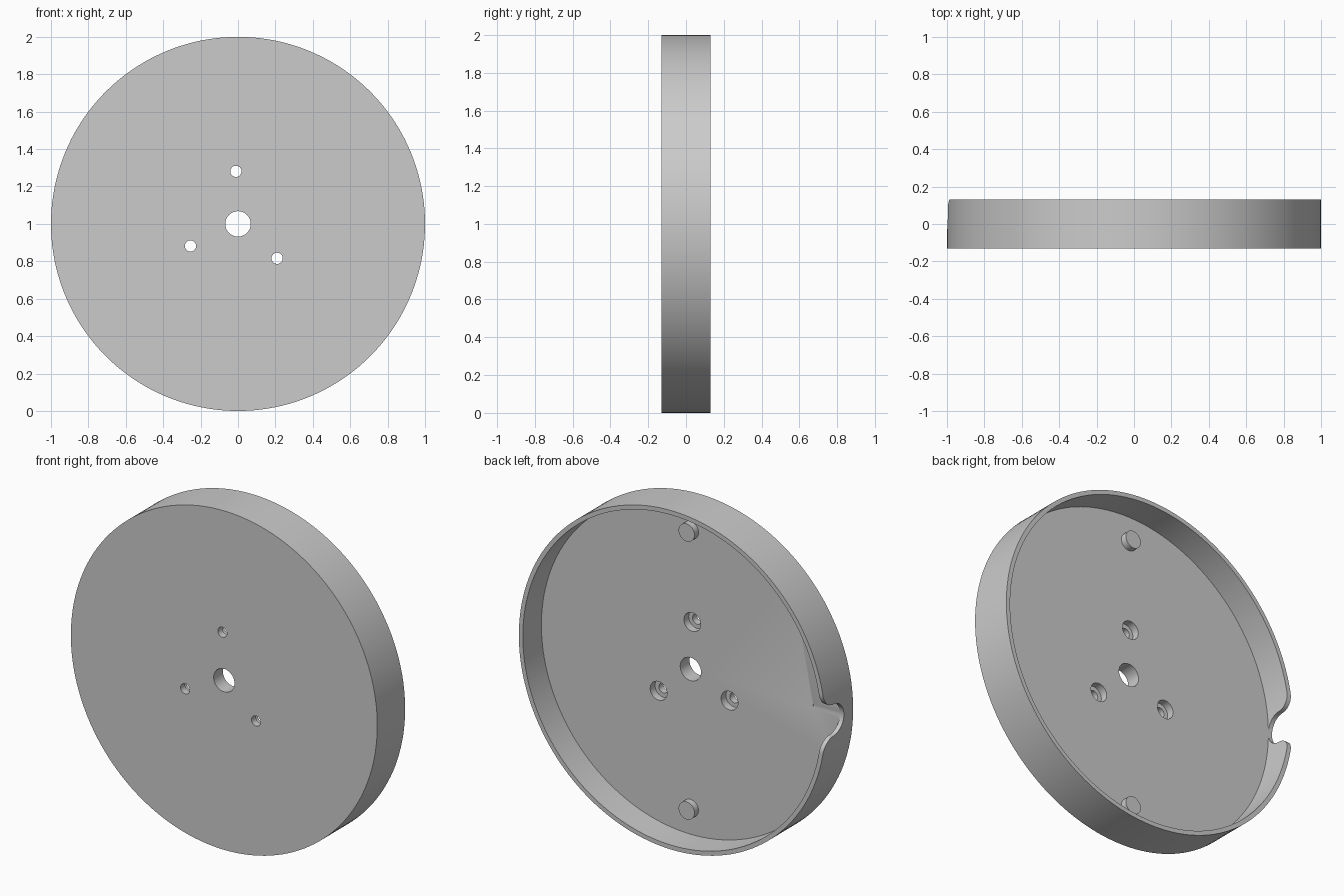
import bpy, bmesh, math
from mathutils import Matrix, Vector

cube = bpy.data.objects.get("Cube")
if cube:
    bpy.data.objects.remove(cube, do_unlink=True)

FRONT, BACK, FLOOR = -0.13, 0.13, -0.043
OUTER, INNER = 1.0, 0.974

grey = bpy.data.materials.new("plain grey")
grey.use_nodes = True
grey.diffuse_color = (0.6, 0.6, 0.6, 1)
grey.node_tree.nodes["Principled BSDF"].inputs["Base Color"].default_value = (0.6, 0.6, 0.6, 1)


def finish(name, bm):
    bmesh.ops.recalc_face_normals(bm, faces=bm.faces)
    mesh = bpy.data.meshes.new(name)
    bm.to_mesh(mesh)
    bm.free()
    mesh.materials.append(grey)
    obj = bpy.data.objects.new(name, mesh)
    bpy.context.collection.objects.link(obj)
    return obj


def rod(name, x, z, radius, y0, y1, segments=48):
    """Cylinder along y, with z measured from the disc axis."""
    bm = bmesh.new()
    place = Matrix.Translation((x, (y0 + y1) / 2, z + 1)) @ Matrix.Rotation(math.pi / 2, 4, 'X')
    bmesh.ops.create_cone(bm, cap_ends=True, segments=segments, radius1=radius,
                          radius2=radius, depth=y1 - y0, matrix=place)
    return finish(name, bm)


def smooth(obj):
    bpy.ops.object.select_all(action='DESELECT')
    obj.select_set(True)
    bpy.context.view_layer.objects.active = obj
    bpy.ops.object.shade_smooth_by_angle(angle=math.radians(30))


def cut(target, cutter):
    cutter.hide_render = True
    bpy.context.view_layer.objects.active = target
    mod = target.modifiers.new("cut", 'BOOLEAN')
    mod.operation = 'DIFFERENCE'
    mod.solver = 'EXACT'
    mod.object = cutter
    bpy.ops.object.modifier_apply(modifier=mod.name)
    bpy.data.objects.remove(cutter, do_unlink=True)


def notch_cutter():
    """Round-bottomed notch whose mouth flares into the rim with fillets."""
    r, fillet = 0.094, 0.08
    mid = BACK - fillet
    steps = 12
    half = []
    for i in range(steps + 1):      # fillet from rim down to the side
        a = math.pi / 2 * (1 + i / steps)
        half.append((mid + fillet * math.sin(a), r + fillet + fillet * math.cos(a)))
    for i in range(1, steps + 1):   # side round to the bottom
        a = math.pi / 2 * i / steps
        half.append((mid - r * math.sin(a), r * math.cos(a)))
    half.insert(0, (BACK + 0.1, r + fillet))
    outline = half + [(y, -z) for y, z in reversed(half[:-1])]
    bm = bmesh.new()
    face = bm.faces.new([bm.verts.new((-1.1, y, z + 1)) for y, z in outline])
    ext = bmesh.ops.extrude_face_region(bm, geom=[face])
    moved = [v for v in ext["geom"] if isinstance(v, bmesh.types.BMVert)]
    bmesh.ops.translate(bm, verts=moved, vec=Vector((0.3, 0, 0)))
    return finish("notch_cutter", bm)


# Shallow round tray, open at the back
tray = rod("round_tray", 0, 0, OUTER, FRONT, BACK, 160)
cut(tray, rod("recess_cutter", 0, 0, INNER, FLOOR, BACK + 0.1, 160))
cut(tray, notch_cutter())

# Central hole and three counterbored screw holes
cut(tray, rod("centre_cutter", 0, 0, 0.068, FRONT - 0.1, BACK))
for x, z in [(-0.011, 0.281), (-0.254, -0.118), (0.209, -0.184)]:
    cut(tray, rod("screw_cutter", x, z, 0.03, FRONT - 0.1, BACK, 32))
    cut(tray, rod("bore_cutter", x, z, 0.055, FLOOR - 0.045, BACK, 32))
smooth(tray)

# Short pegs standing on the tray floor
for name, z in [("upper_peg", 0.82), ("lower_peg", -0.82)]:
    smooth(rod(name, 0, z, 0.052, FLOOR - 0.01, FLOOR + 0.038, 32))
